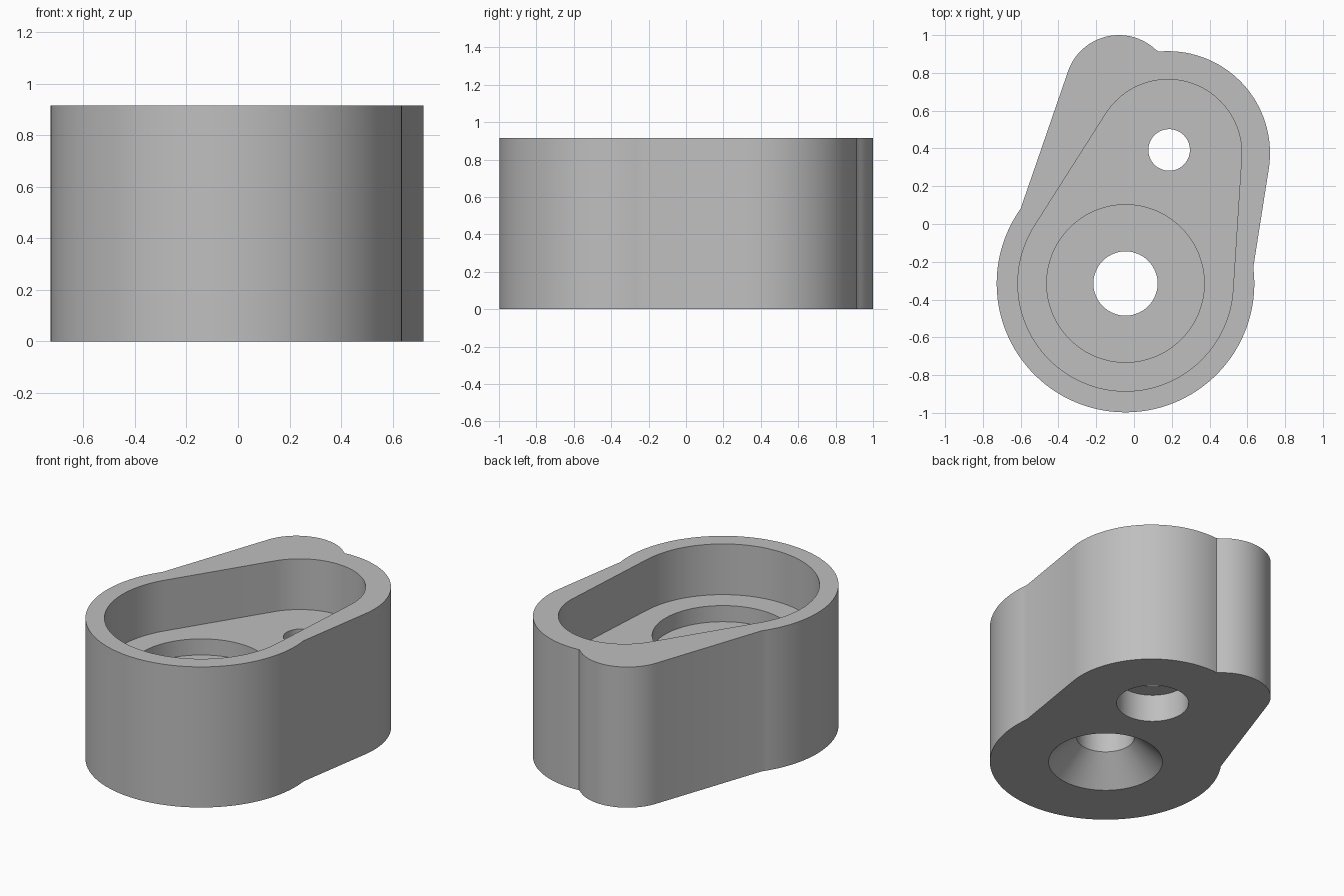
import bpy
import bmesh
from math import sin, cos, radians

cube = bpy.data.objects.get("Cube")
if cube:
    bpy.data.objects.remove(cube, do_unlink=True)

HEIGHT = 0.915
FLOOR = 0.585
MAIN = (-0.045, -0.315)     # centre of the large lobe
SIDE = (0.18, 0.375)        # centre of the second lobe
BOSS = (-0.08, 0.715)       # centre of the small corner lobe
PIN = (0.186, 0.392)        # centre of the small hole

grey = bpy.data.materials.new("light_grey")
grey.use_nodes = True
colour = (0.52, 0.52, 0.52, 1)
grey.diffuse_color = colour
grey.node_tree.nodes["Principled BSDF"].inputs["Base Color"].default_value = colour


def arc(centre, radius, start, end):
    """Points along an arc, angles in degrees."""
    steps = max(8, round(abs(end - start) / 3))
    angles = [radians(start + (end - start) * i / steps) for i in range(steps + 1)]
    return [(centre[0] + radius * cos(a), centre[1] + radius * sin(a)) for a in angles]


def stack(name, rings):
    """Closed solid through a stack of (outline, z) rings."""
    bm = bmesh.new()
    loops = [[bm.verts.new((x, y, z)) for x, y in pts] for pts, z in rings]
    for low, high in zip(loops, loops[1:]):
        for i in range(len(low)):
            j = (i + 1) % len(low)
            bm.faces.new((low[i], low[j], high[j], high[i]))
    bm.faces.new(loops[0][::-1])
    bm.faces.new(loops[-1])
    bmesh.ops.recalc_face_normals(bm, faces=bm.faces)
    mesh = bpy.data.meshes.new(name)
    bm.to_mesh(mesh)
    bm.free()
    mesh.materials.append(grey)
    obj = bpy.data.objects.new(name, mesh)
    bpy.context.collection.objects.link(obj)
    return obj


def lathe(name, centre, profile):
    """Round solid from (radius, z) pairs."""
    return stack(name, [(arc(centre, r, 0, 357), z) for r, z in profile])


# Outer body: three lobes joined by straight sides
outline = (arc(SIDE, 0.54, -9, 95.3) + arc(BOSS, 0.285, 43.6, 161.5)[1:]
           + arc(MAIN, 0.682, 144.5, 367.2))
body = stack("housing_body", [(outline, 0), (outline, HEIGHT)])

# Open pocket with tangent straight sides
pocket = arc(SIDE, 0.39, -3.7, 147.5) + arc(MAIN, 0.57, 147.5, 356.3)

cutters = [
    stack("pocket_cutter", [(pocket, FLOOR), (pocket, HEIGHT + 0.2)]),
    # Main bore: countersunk below, wide recess above
    lathe("main_bore_cutter", MAIN, [(0.436, -0.1), (0.17, 0.166), (0.17, 0.48),
                                     (0.417, 0.48), (0.417, 0.7)]),
    # Small hole: wide recess below
    lathe("pin_hole_cutter", PIN, [(0.212, -0.1), (0.212, 0.177),
                                   (0.11, 0.177), (0.11, 0.7)]),
]

bpy.ops.object.select_all(action="DESELECT")
bpy.context.view_layer.objects.active = body
body.select_set(True)
for cutter in cutters:
    cutter.hide_render = True
    cut = body.modifiers.new(cutter.name, "BOOLEAN")
    cut.operation = "DIFFERENCE"
    cut.solver = "EXACT"
    cut.object = cutter
    bpy.ops.object.modifier_apply(modifier=cut.name)
    bpy.data.objects.remove(cutter, do_unlink=True)

bpy.ops.object.shade_smooth_by_angle(angle=radians(30))
